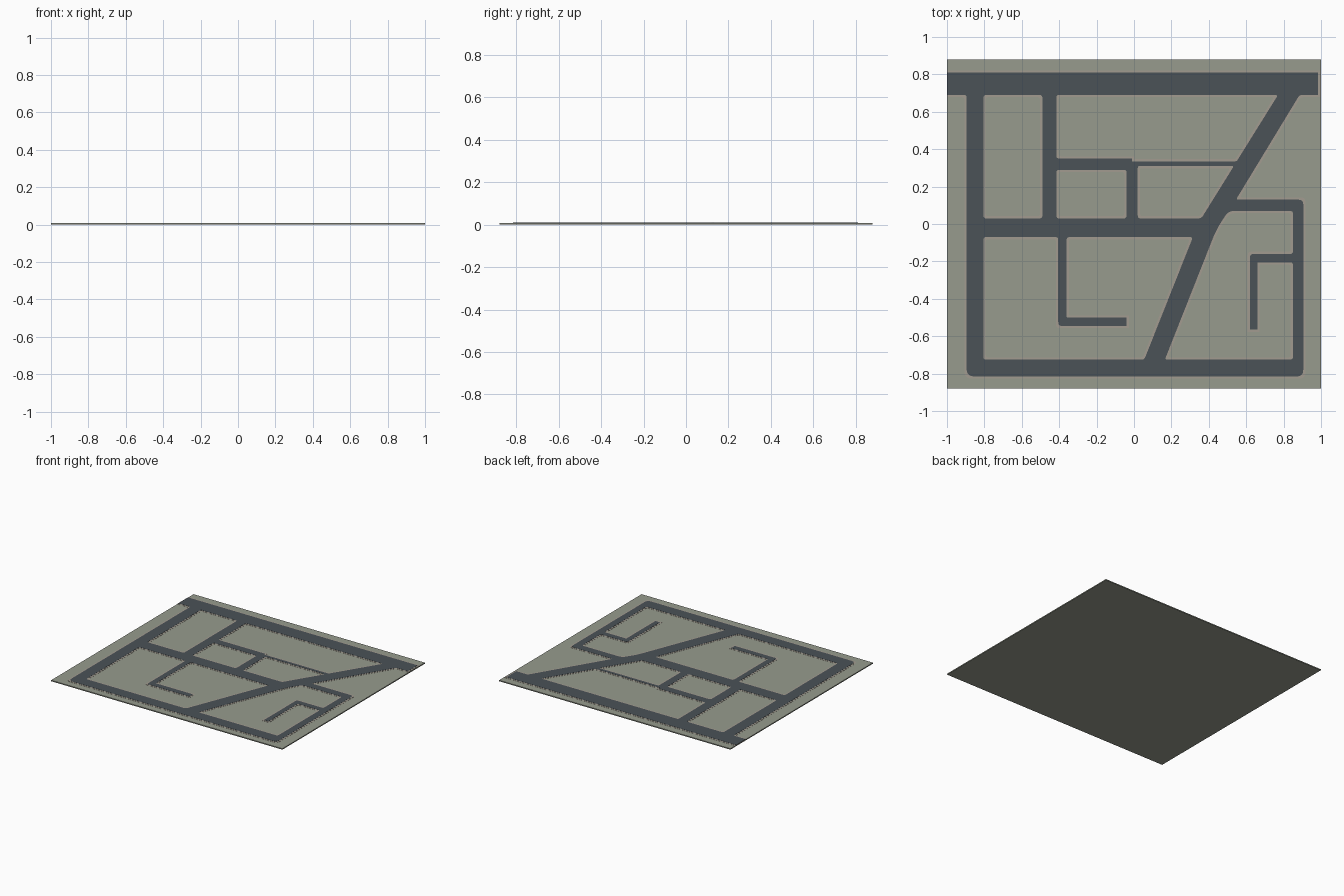
import bpy, bmesh
from mathutils import Vector

if "Cube" in bpy.data.objects:
    bpy.data.objects.remove(bpy.data.objects["Cube"])

# Layer tops
PLATE_TOP, KERB_TOP, ROAD_TOP = 0.008, 0.009, 0.010
KERB_WIDTH = 0.012


def material(name, rgb):
    m = bpy.data.materials.new(name)
    m.diffuse_color = (*rgb, 1)
    m.use_nodes = True
    m.node_tree.nodes["Principled BSDF"].inputs["Base Color"].default_value = m.diffuse_color
    return m


# Corners are (x, y) with the default rounding, or (x, y, radius)
R = 0.015
outer = [(-1, .81, 0), (-1, .69, 0), (-.895, .69), (-.895, -.815, .04), (.905, -.815, .035),
         (.905, .13, .025), (.545, .13), (.885, .69), (.985, .69, 0), (.985, .81, 0)]

# City blocks enclosed by the roads (dead-end streets cut into them)
blocks = [
    [(-.805, .03), (-.49, .03), (-.49, .69), (-.805, .69)],
    [(-.415, .35), (-.01, .35, 0), (-.01, .335, 0), (.549, .335, .01), (.77, .69), (-.415, .69)],
    [(-.415, .03), (-.04, .03), (-.04, .29), (-.415, .29)],
    [(.02, .03), (.36, .03), (.534, .31, .01), (.02, .31, .01)],
    [(-.805, -.725), (.055, -.725), (.315, -.07), (-.36, -.07), (-.36, -.5, .006),
     (-.04, -.5, 0), (-.04, -.545, 0), (-.405, -.545, .02), (-.405, -.07), (-.805, -.07)],
    [(.165, -.725), (.85, -.725), (.85, -.205), (.66, -.205, .006), (.66, -.565, 0),
     (.62, -.565, 0), (.62, -.16, .02), (.85, -.16), (.85, .07), (.505, .07, .03), (.44, -.03, .05)],
]


def offset(loop, d):
    """Move the edges of a polygon outward by d (inward if negative)."""
    pts = [Vector(p[:2]) for p in loop]
    n = len(pts)
    area = sum(pts[i].cross(pts[(i + 1) % n]) for i in range(n))
    s = 1 if area > 0 else -1
    out = []
    for i, p in enumerate(pts):
        e1 = (p - pts[i - 1]).normalized()
        e2 = (pts[(i + 1) % n] - p).normalized()
        n1, n2 = Vector((e1.y, -e1.x)) * s, Vector((e2.y, -e2.x)) * s
        q = p + (n1 + n2) * d / (1 + n1.dot(n2))
        out.append((max(-1, min(1, q.x)), q.y, *loop[i][2:]))
    return out


def rounded(loop, steps=5):
    """Replace each corner by a small curved fillet."""
    pts = [Vector(p[:2]) for p in loop]
    out = []
    for i, p in enumerate(pts):
        r = loop[i][2] if len(loop[i]) > 2 else R
        if r == 0:
            out.append(p)
            continue
        a, b = pts[i - 1] - p, pts[(i + 1) % len(pts)] - p
        t = min(r, .45 * a.length, .45 * b.length)
        a, b = p + a.normalized() * t, p + b.normalized() * t
        for k in range(steps + 1):
            u = k / steps
            out.append(a * (1 - u) ** 2 + p * 2 * u * (1 - u) + b * u * u)
    return out


def slab(name, loops, z0, z1, mat):
    """Solid flat slab from an outline and its holes."""
    cu = bpy.data.curves.new(name + "_outline", 'CURVE')
    cu.dimensions, cu.fill_mode, cu.extrude = '2D', 'BOTH', (z1 - z0) / 2
    for loop in loops:
        pts = rounded(loop)
        sp = cu.splines.new('POLY')
        sp.points.add(len(pts) - 1)
        for sp_pt, p in zip(sp.points, pts):
            sp_pt.co = (p.x, p.y, 0, 1)
        sp.use_cyclic_u = True
    tmp = bpy.data.objects.new(name + "_outline", cu)
    bpy.context.collection.objects.link(tmp)
    dg = bpy.context.evaluated_depsgraph_get()
    me = bpy.data.meshes.new_from_object(tmp.evaluated_get(dg))
    bpy.data.objects.remove(tmp)
    bm = bmesh.new()
    bm.from_mesh(me)
    bmesh.ops.translate(bm, verts=bm.verts, vec=(0, 0, (z0 + z1) / 2))
    bmesh.ops.remove_doubles(bm, verts=bm.verts, dist=1e-5)
    bmesh.ops.recalc_face_normals(bm, faces=bm.faces)
    for f in bm.faces:
        f.smooth = False
    bm.to_mesh(me)
    bm.free()
    me.materials.clear()
    me.materials.append(mat)
    me.name = name
    ob = bpy.data.objects.new(name, me)
    bpy.context.collection.objects.link(ob)
    return ob


# Ground plate
bpy.ops.mesh.primitive_cube_add(size=1, location=(0, 0, PLATE_TOP / 2))
plate = bpy.context.object
plate.name = "ground_plate"
plate.scale = (2, 1.76, PLATE_TOP)
plate.data.materials.append(material("ground", (.31, .33, .27)))

# Kerb: the road outline widened a little on every side
kerb_loops = [offset(outer, KERB_WIDTH)] + [offset(b, -KERB_WIDTH) for b in blocks]
slab("kerb", kerb_loops, PLATE_TOP - .002, KERB_TOP, material("kerb_stone", (.36, .33, .28)))

# Road network
slab("roads", [outer] + blocks, PLATE_TOP - .001, ROAD_TOP, material("asphalt", (.07, .085, .095)))
